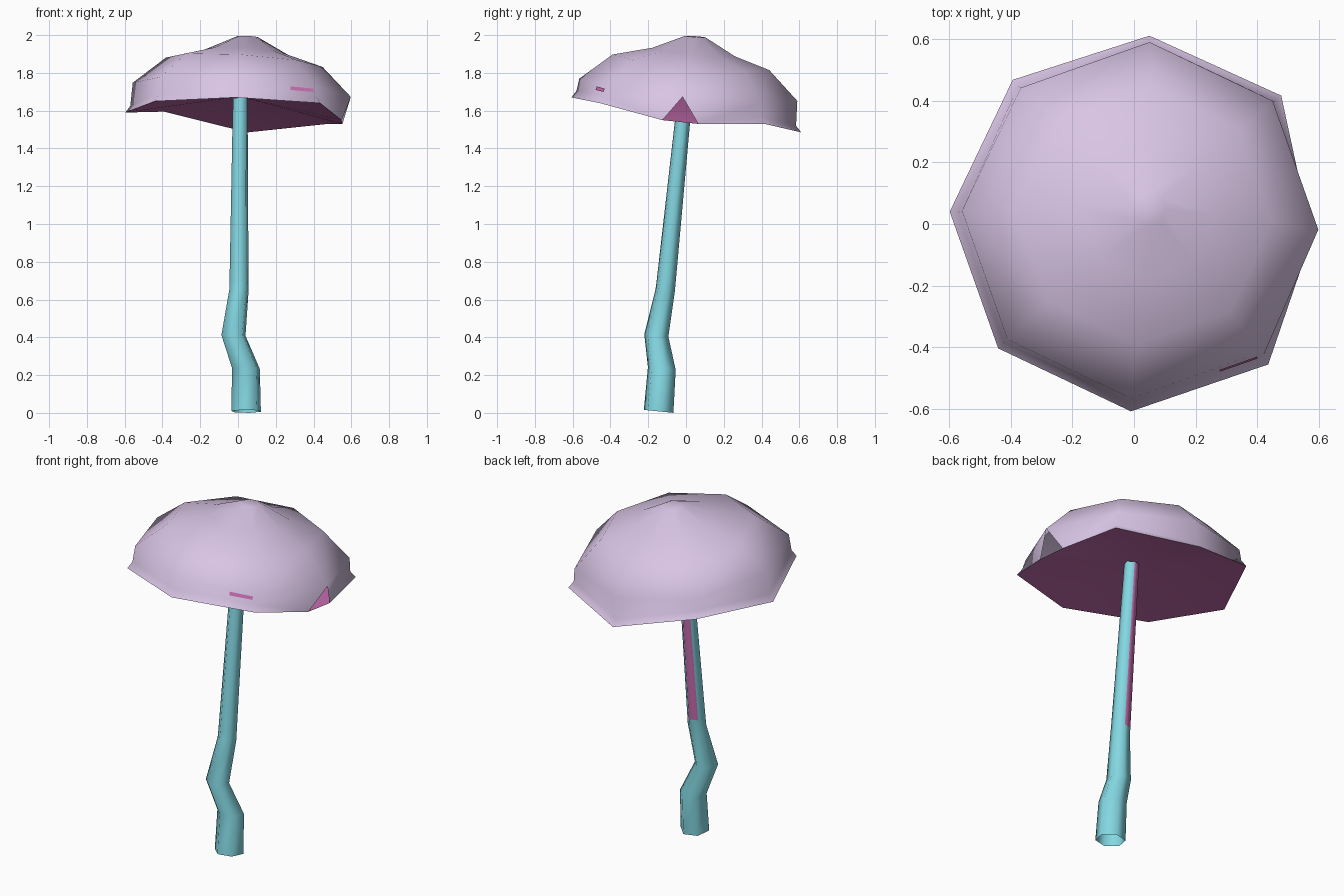
import bpy, bmesh, math
from mathutils import Vector

if "Cube" in bpy.data.objects:
    bpy.data.objects.remove(bpy.data.objects["Cube"])


def material(name, rgb):
    m = bpy.data.materials.new(name)
    m.diffuse_color = (*rgb, 1)
    m.use_nodes = True
    m.node_tree.nodes["Principled BSDF"].inputs["Base Color"].default_value = m.diffuse_color
    return m


LILAC = material("lilac", (0.69, 0.555, 0.78))
TEAL = material("teal", (0.23, 0.68, 0.76))
MAGENTA = material("magenta", (0.60, 0.165, 0.46))


def finish(name, bm, mats, smooth=None):
    me = bpy.data.meshes.new(name)
    bm.to_mesh(me)
    bm.free()
    ob = bpy.data.objects.new(name, me)
    bpy.context.collection.objects.link(ob)
    for m in mats:
        me.materials.append(m)
    if smooth:
        bpy.ops.object.select_all(action='DESELECT')
        ob.select_set(True)
        bpy.context.view_layer.objects.active = ob
        bpy.ops.object.shade_smooth_by_angle(angle=math.radians(smooth))
    return ob


def cap_ring(cx, cy, r, z, sx, sy):
    """Eight points on a tilted ring; z is the height above the origin."""
    pts = []
    for k in range(8):
        a = math.radians(45 * k - 3)
        x, y = cx + r * math.cos(a), cy + r * math.sin(a)
        pts.append(Vector((x, y, z + sx * x + sy * y)))
    return pts


# Cap: uneven rim, groove above it, then tilted rings up to the blunt tip
rim = [Vector(p) for p in (
    (0.555, -0.03, 1.54), (0.477, 0.416, 1.53), (0.05, 0.61, 1.485),
    (-0.393, 0.467, 1.595), (-0.597, 0.04, 1.59), (-0.44, -0.403, 1.65),
    (-0.01, -0.607, 1.67), (0.435, -0.455, 1.64))]
groove = [Vector((p.x * 0.955, p.y * 0.955, p.z + 0.035)) for p in rim]
rings = [cap_ring(0.02, 0.012, 0.578, 1.713, -0.07, -0.098),
         cap_ring(0.033, 0.026, 0.415, 1.861, -0.065, -0.096),
         cap_ring(0.045, 0.04, 0.22, 1.917, -0.07, -0.1),
         cap_ring(0.05, 0.05, 0.055, 1.998, -0.05, -0.08)]
tear = [Vector((0.548, -0.125, 1.55)), Vector((0.553, 0.065, 1.53))]

bm = bmesh.new()
vr = [[bm.verts.new(p) for p in ring] for ring in rings]
for lo, hi in zip(vr, vr[1:]):
    for k in range(8):
        j = (k + 1) % 8
        bm.faces.new((lo[k], lo[j], hi[j], hi[k]))
bm.faces.new(vr[-1])
# Side band and flared lip, torn open on the right side
gv = {k: bm.verts.new(groove[k]) for k in range(1, 8)}
rv = {k: bm.verts.new(rim[k]) for k in range(1, 8)}
ta, tb = [bm.verts.new(p) for p in tear]
for k in range(8):
    j = (k + 1) % 8
    a = tb if k == 0 else gv[k]
    b = ta if j == 0 else gv[j]
    bm.faces.new((a, b, vr[0][j], vr[0][k]))
    if k == 0:
        bm.faces.new((tb, rv[1], gv[1]))
    elif j == 0:
        bm.faces.new((rv[7], ta, gv[7]))
    else:
        bm.faces.new((rv[k], rv[j], gv[j], gv[k]))
finish("mushroom_cap", bm, [LILAC], 60)

# Underside: fan rising to a hollow centre at the stem
bm = bmesh.new()
hub = bm.verts.new((0.01, -0.005, 1.675))
edge = [bm.verts.new(p) for p in [tear[1]] + rim[1:] + [tear[0]]]
for k in range(len(edge)):
    bm.faces.new((hub, edge[(k + 1) % len(edge)], edge[k]))
finish("cap_underside", bm, [MAGENTA], 60)

# Small painted mark on the front side band
p0, p1, q0, q1 = groove[6], groove[7], rings[0][6], rings[0][7]
out = Vector((0.4, -0.9, 0.05)).normalized() * 0.005
bm = bmesh.new()
quad = []
for u, v in ((0.68, 0.45), (0.97, 0.45), (0.97, 0.8), (0.68, 0.8)):
    quad.append(bm.verts.new(p0.lerp(p1, u).lerp(q0.lerp(q1, u), v) + out))
bm.faces.new(quad)
finish("cap_mark", bm, [MAGENTA])

# Stem: crooked six-sided tube, open at the foot (x, y, z, radius)
path = [(0.043, -0.145, 0.008, 0.081), (0.042, -0.128, 0.235, 0.076),
        (-0.024, -0.157, 0.41, 0.066), (0.005, -0.11, 0.65, 0.053),
        (0.0054, -0.1045, 0.70, 0.052), (0.012, -0.006, 1.665, 0.040)]
bm = bmesh.new()
loops = []
for i, (x, y, z, r) in enumerate(path):
    loop = []
    for k in range(6):
        a = math.radians(15 + 60 * k)
        dy = r * math.sin(a)
        loop.append(bm.verts.new((x + r * math.cos(a), y + dy, z - 0.1 * dy)))
    loops.append(loop)
for i, (lo, hi) in enumerate(zip(loops, loops[1:])):
    for k in range(6):
        j = (k + 1) % 6
        f = bm.faces.new((lo[k], lo[j], hi[j], hi[k]))
        # Painted strip up the back of the long upper part
        f.material_index = 1 if (i == 4 and k == 1) else 0
bm.faces.new(loops[-1])
finish("stem", bm, [TEAL, MAGENTA], 65)
